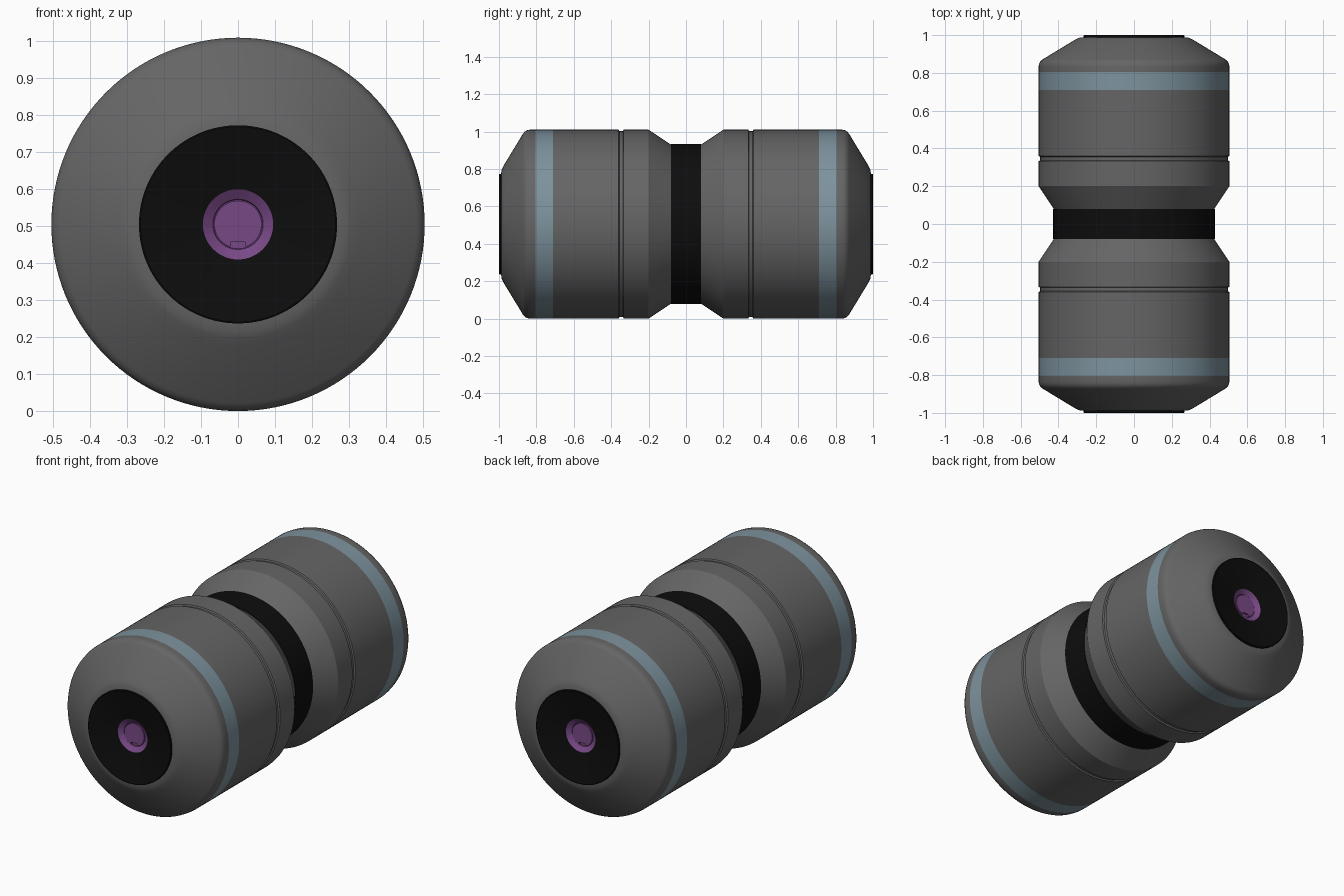
import bpy, bmesh, math
from math import sin, cos, pi

if "Cube" in bpy.data.objects:
    bpy.data.objects.remove(bpy.data.objects["Cube"], do_unlink=True)

R = 0.505          # body radius, also the height of the axis
SEG = 128


def material(name, rgb):
    m = bpy.data.materials.new(name)
    m.use_nodes = True
    m.diffuse_color = (*rgb, 1)
    m.node_tree.nodes["Principled BSDF"].inputs["Base Color"].default_value = (*rgb, 1)
    return m


GREY = material("shell grey", (0.13, 0.13, 0.13))
BLACK = material("rubber black", (0.004, 0.004, 0.004))
BLUE = material("band blue grey", (0.205, 0.29, 0.34))
PURPLE = material("hub purple", (0.19, 0.065, 0.24))


def finish(name, bm, mats):
    bmesh.ops.recalc_face_normals(bm, faces=bm.faces)
    mesh = bpy.data.meshes.new(name)
    bm.to_mesh(mesh)
    bm.free()
    for m in mats:
        mesh.materials.append(m)
    ob = bpy.data.objects.new(name, mesh)
    bpy.context.collection.objects.link(ob)
    bpy.ops.object.select_all(action='DESELECT')
    ob.select_set(True)
    bpy.context.view_layer.objects.active = ob
    bpy.ops.object.shade_smooth_by_angle(angle=math.radians(28))
    return ob


def lathe(name, profile, side, mats, band=None):
    """Spin (distance along axis, radius) points round the y axis; close the ring."""
    bm = bmesh.new()
    rings = []
    for d, r in profile:
        if r == 0:
            rings.append([bm.verts.new((0, side * d, R))] * SEG)
        else:
            rings.append([bm.verts.new((r * cos(2 * pi * i / SEG), side * d,
                                        R + r * sin(2 * pi * i / SEG))) for i in range(SEG)])
    for a, b in zip(rings, rings[1:]):
        for i in range(SEG):
            j = (i + 1) % SEG
            f = bm.faces.new(list(dict.fromkeys((a[i], a[j], b[j], b[i]))))
            if band and band[0] < abs(f.calc_center_median().y) < band[1]:
                f.material_index = 1
    return finish(name, bm, mats)


def notched_button(name, side, radius, base, top):
    """Short disc with a square notch cut into its lower edge."""
    half, depth = 0.02, 0.016
    start = math.asin(half / radius)
    n = 48
    pts = [(radius * sin(a), -radius * cos(a))
           for a in (start + (2 * pi - 2 * start) * i / n for i in range(n + 1))]
    pts += [(-half, -radius + depth), (half, -radius + depth)]
    bm = bmesh.new()
    face = bm.faces.new([bm.verts.new((x, side * base, R + z)) for x, z in pts])
    out = bmesh.ops.extrude_face_region(bm, geom=[face])
    moved = [g for g in out["geom"] if isinstance(g, bmesh.types.BMVert)]
    bmesh.ops.translate(bm, verts=moved, vec=(0, side * (top - base), 0))
    finish(name, bm, [PURPLE])


# Shell: waist chamfer, groove, coloured band, rounded shoulder, end cone
shell = [(0.08, 0.425), (0.20, R), (0.333, R), (0.337, R - 0.008),
         (0.356, R - 0.008), (0.36, R), (0.71, R), (0.805, R), (0.835, R),
         (0.85, 0.502), (0.862, 0.495), (0.872, 0.483),
         (0.965, 0.33), (0.978, 0.308), (0.986, 0.29), (0.989, 0.265)]
# Dished end cap with a thin raised rim
dish = [(0.985, 0.268), (0.998, 0.268), (1.0, 0.264), (0.97, 0.095)]
# Hub: sloping ring down to a flat floor
hub = [(0.97, 0.095), (0.952, 0.068), (0.945, 0.066), (0.945, 0)]

for side, label in ((-1, "front"), (1, "back")):
    lathe(label + "_shell", shell, side, [GREY, BLUE], (0.71, 0.805))
    lathe(label + "_end_cap", dish, side, [BLACK])
    lathe(label + "_hub_ring", hub, side, [PURPLE])
    notched_button(label + "_hub_button", side, 0.064, 0.94, 0.956)

# Waist core joining both halves
lathe("waist_core", [(-0.09, 0.3), (-0.08, 0.428), (0.08, 0.428), (0.09, 0.3)], 1, [BLACK])
